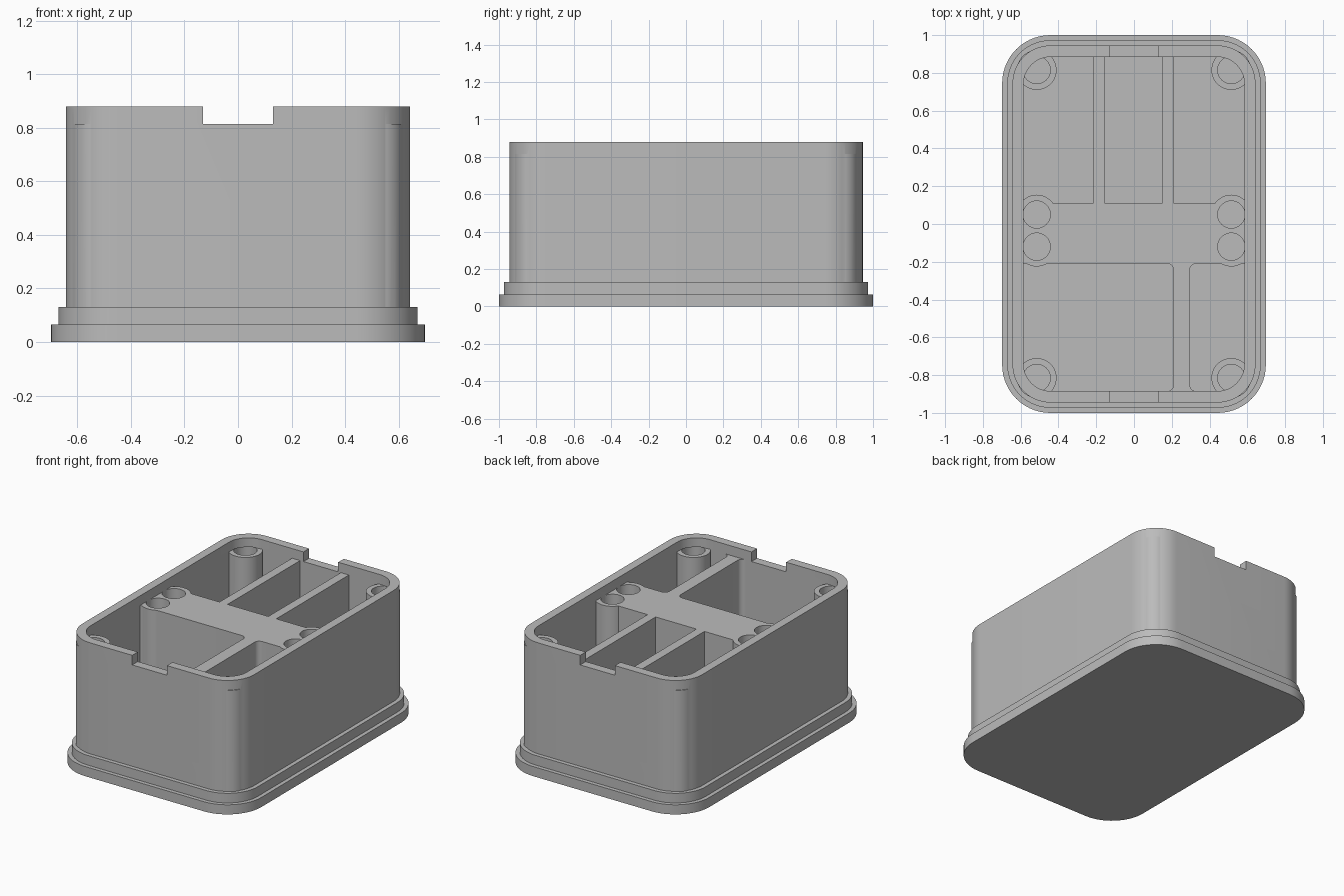
import bpy
import bmesh
from math import cos, sin, pi, radians

cube = bpy.data.objects.get("Cube")
if cube:
    bpy.data.objects.remove(cube, do_unlink=True)

grey = bpy.data.materials.new("grey_plastic")
grey.use_nodes = True
grey.diffuse_color = (0.5, 0.5, 0.5, 1)
grey.node_tree.nodes["Principled BSDF"].inputs["Base Color"].default_value = (0.5, 0.5, 0.5, 1)

SHELF = 0.815    # top of dividers, posts and notches
FLOOR = 0.065    # inside floor
TOP = 0.88


def outline(x0, y0, x1, y1, radii, steps=14):
    """Rounded rectangle, counter-clockwise; radii start at the +x +y corner."""
    points = []
    corners = [(x1, y1, -1, -1), (x0, y1, 1, -1), (x0, y0, 1, 1), (x1, y0, -1, 1)]
    for i, ((x, y, sx, sy), r) in enumerate(zip(corners, radii)):
        if r == 0:
            points.append((x, y))
            continue
        for k in range(steps + 1):
            a = (i + k / steps) * pi / 2
            points.append((x + sx * r + r * cos(a), y + sy * r + r * sin(a)))
    return points


def circle(x, y, r, steps=48):
    return [(x + r * cos(2 * pi * k / steps), y + r * sin(2 * pi * k / steps))
            for k in range(steps)]


def skin(name, rings):
    """Closed solid through stacked (outline, height) rings."""
    bm = bmesh.new()
    loops = [[bm.verts.new((x, y, z)) for x, y in pts] for pts, z in rings]
    bm.faces.new(loops[0][::-1])
    bm.faces.new(loops[-1])
    for low, high in zip(loops, loops[1:]):
        n = len(low)
        for i in range(n):
            j = (i + 1) % n
            bm.faces.new((low[i], low[j], high[j], high[i]))
    mesh = bpy.data.meshes.new(name)
    bm.to_mesh(mesh)
    bm.free()
    mesh.materials.append(grey)
    obj = bpy.data.objects.new(name, mesh)
    bpy.context.collection.objects.link(obj)
    return obj


def prism(name, points, z0, z1):
    return skin(name, [(points, z0), (points, z1)])


def combine(target, tool, operation):
    """Apply a boolean and discard the tool."""
    mod = target.modifiers.new("boolean", 'BOOLEAN')
    mod.operation = operation
    mod.solver = 'EXACT'
    mod.object = tool
    bpy.context.view_layer.objects.active = target
    bpy.ops.object.modifier_apply(modifier=mod.name)
    bpy.data.objects.remove(tool, do_unlink=True)


def body_outline(grow):
    """Outline of the box wall, grown about shared corner centres."""
    return outline(-0.643 - grow, -0.945 - grow, 0.643 + grow, 0.945 + grow,
                   [0.2 + grow] * 4)


# Solid box with two-step foot
box = skin("box", [(body_outline(0.055), 0), (body_outline(0.055), 0.065),
                   (body_outline(0.028), 0.065), (body_outline(0.028), 0.13),
                   (body_outline(0), 0.13), (body_outline(0), TOP)])

# Compartments: left bounds, right bounds and corner radii
R, F = 0.145, 0.035
compartments = [
    (-0.585, 0.11, -0.215, 0.885, (0, R, 0, 0)),
    (-0.155, 0.11, 0.15, 0.885, (0, 0, 0, 0)),
    (0.21, 0.11, 0.585, 0.885, (R, 0, 0, 0)),
    (-0.585, -0.885, 0.21, -0.21, (F, 0, R, F)),
    (0.295, -0.885, 0.585, -0.21, (0, F, F, R)),
]
for x0, y0, x1, y1, radii in compartments:
    combine(box, prism("pocket", outline(x0, y0, x1, y1, radii), FLOOR, TOP + 0.1), 'DIFFERENCE')

# Posts in the corners and beside the middle block
posts = [(s * 0.515, y) for s in (-1, 1) for y in (-0.815, -0.12, 0.05, 0.815)]
for x, y in posts:
    combine(box, prism("post", circle(x, y, 0.105), 0.03, SHELF), 'UNION')

# Open space above the dividers
combine(box, prism("upper_space", outline(-0.585, -0.885, 0.585, 0.885, [R] * 4),
                   SHELF, TOP + 0.1), 'DIFFERENCE')

# Round sockets in the posts
for x, y in posts:
    combine(box, prism("socket", circle(x, y, 0.072), SHELF - 0.13, SHELF + 0.003), 'DIFFERENCE')

# Rim notches at both ends
for s in (-1, 1):
    combine(box, prism("notch", outline(-0.13, s * 0.93 - 0.08, 0.13, s * 0.93 + 0.08, [0] * 4),
                       SHELF, TOP + 0.1), 'DIFFERENCE')

bpy.ops.object.select_all(action='DESELECT')
box.select_set(True)
bpy.context.view_layer.objects.active = box
bpy.ops.object.shade_smooth_by_angle(angle=radians(30))
